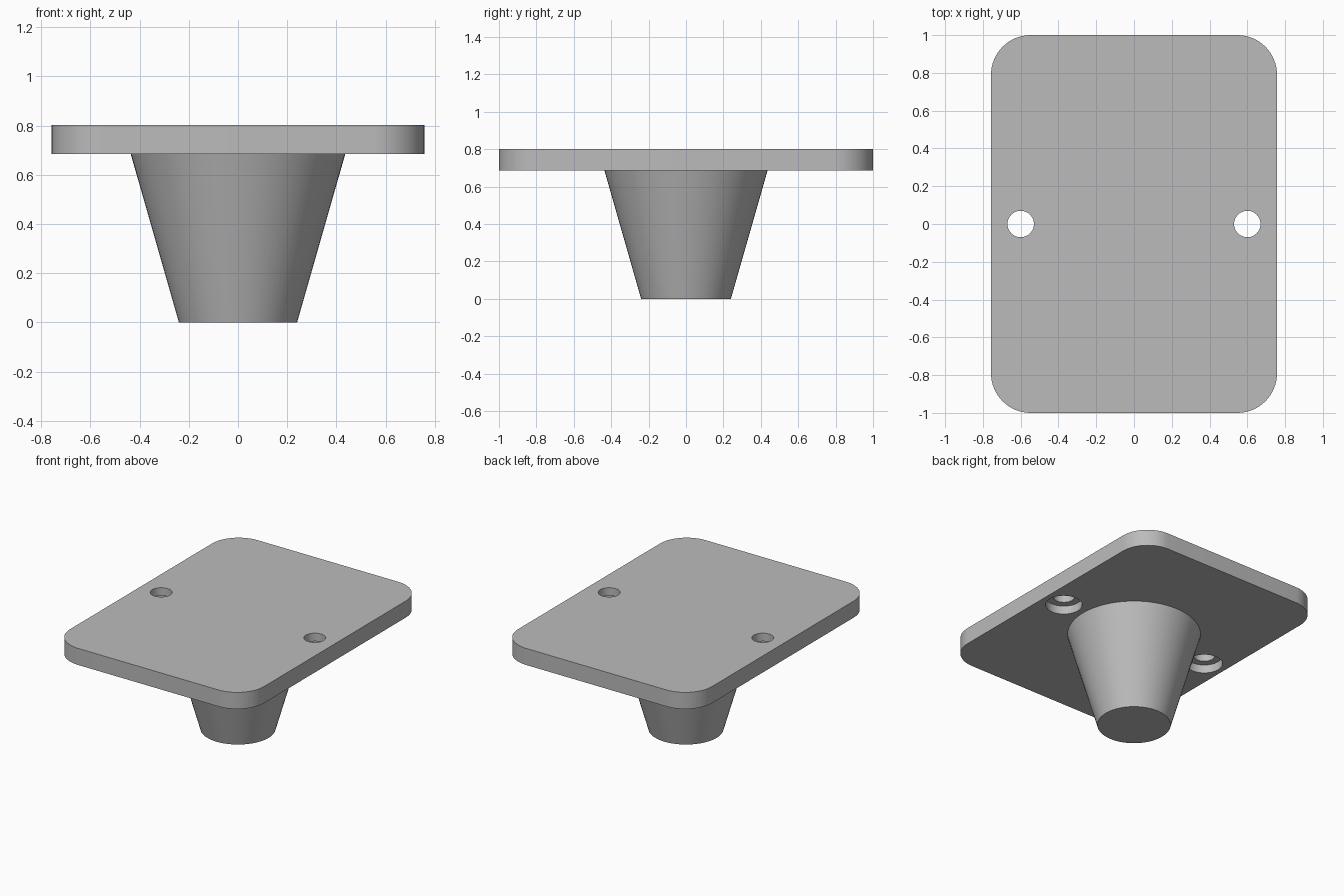
import bpy, bmesh
from math import cos, sin, pi, radians

if "Cube" in bpy.data.objects:
    bpy.data.objects.remove(bpy.data.objects["Cube"], do_unlink=True)

HALF_X, HALF_Y, CORNER = 0.757, 1.0, 0.21
PLATE_BOTTOM, PLATE_TOP = 0.685, 0.802
HOLE_X, HOLE_R, BORE_R, BORE_DEPTH = 0.6, 0.07, 0.12, 0.06

grey = bpy.data.materials.new("light_grey")
grey.use_nodes = True
colour = (0.5, 0.5, 0.5, 1)
grey.diffuse_color = colour
grey.node_tree.nodes["Principled BSDF"].inputs["Base Color"].default_value = colour


def activate(obj):
    bpy.ops.object.select_all(action='DESELECT')
    obj.select_set(True)
    bpy.context.view_layer.objects.active = obj


def prism(name, outline, bottom, top):
    """Extrude a flat outline between two heights."""
    bm = bmesh.new()
    face = bm.faces.new([bm.verts.new((x, y, bottom)) for x, y in outline])
    new = bmesh.ops.extrude_face_region(bm, geom=[face])["geom"]
    for v in new:
        if isinstance(v, bmesh.types.BMVert):
            v.co.z = top
    bmesh.ops.recalc_face_normals(bm, faces=bm.faces)
    mesh = bpy.data.meshes.new(name)
    bm.to_mesh(mesh)
    bm.free()
    mesh.materials.append(grey)
    obj = bpy.data.objects.new(name, mesh)
    bpy.context.collection.objects.link(obj)
    return obj


def circle(cx, cy, r, n=48):
    return [(cx + r * cos(2 * pi * i / n), cy + r * sin(2 * pi * i / n)) for i in range(n)]


def rounded_rectangle(hx, hy, r, steps=16):
    points = []
    for quarter, (sx, sy) in enumerate([(1, 1), (-1, 1), (-1, -1), (1, -1)]):
        for i in range(steps + 1):
            a = (quarter + i / steps) * pi / 2
            points.append((sx * (hx - r) + r * cos(a), sy * (hy - r) + r * sin(a)))
    return points


# Rounded mounting plate
plate = prism("mounting_plate", rounded_rectangle(HALF_X, HALF_Y, CORNER),
              PLATE_BOTTOM, PLATE_TOP)

# Screw holes: narrow through hole with a wider counterbore from below
for side in (-1, 1):
    for radius, top in ((HOLE_R, PLATE_TOP + 0.1), (BORE_R, PLATE_BOTTOM + BORE_DEPTH)):
        cutter = prism("hole_cutter", circle(side * HOLE_X, 0, radius),
                       PLATE_BOTTOM - 0.1, top)
        cutter.hide_render = True
        cut = plate.modifiers.new("screw_hole", 'BOOLEAN')
        cut.operation = 'DIFFERENCE'
        cut.solver = 'EXACT'
        cut.object = cutter
        activate(plate)
        bpy.ops.object.modifier_apply(modifier=cut.name)
        bpy.data.objects.remove(cutter, do_unlink=True)

# Tapered foot, narrow end down
bpy.ops.mesh.primitive_cone_add(vertices=64, radius1=0.24, radius2=0.436,
                                depth=PLATE_BOTTOM, location=(0, 0, PLATE_BOTTOM / 2))
foot = bpy.context.object
foot.name = "tapered_foot"
foot.data.materials.append(grey)

for obj in (plate, foot):
    activate(obj)
    bpy.ops.object.shade_smooth_by_angle(angle=radians(30))
